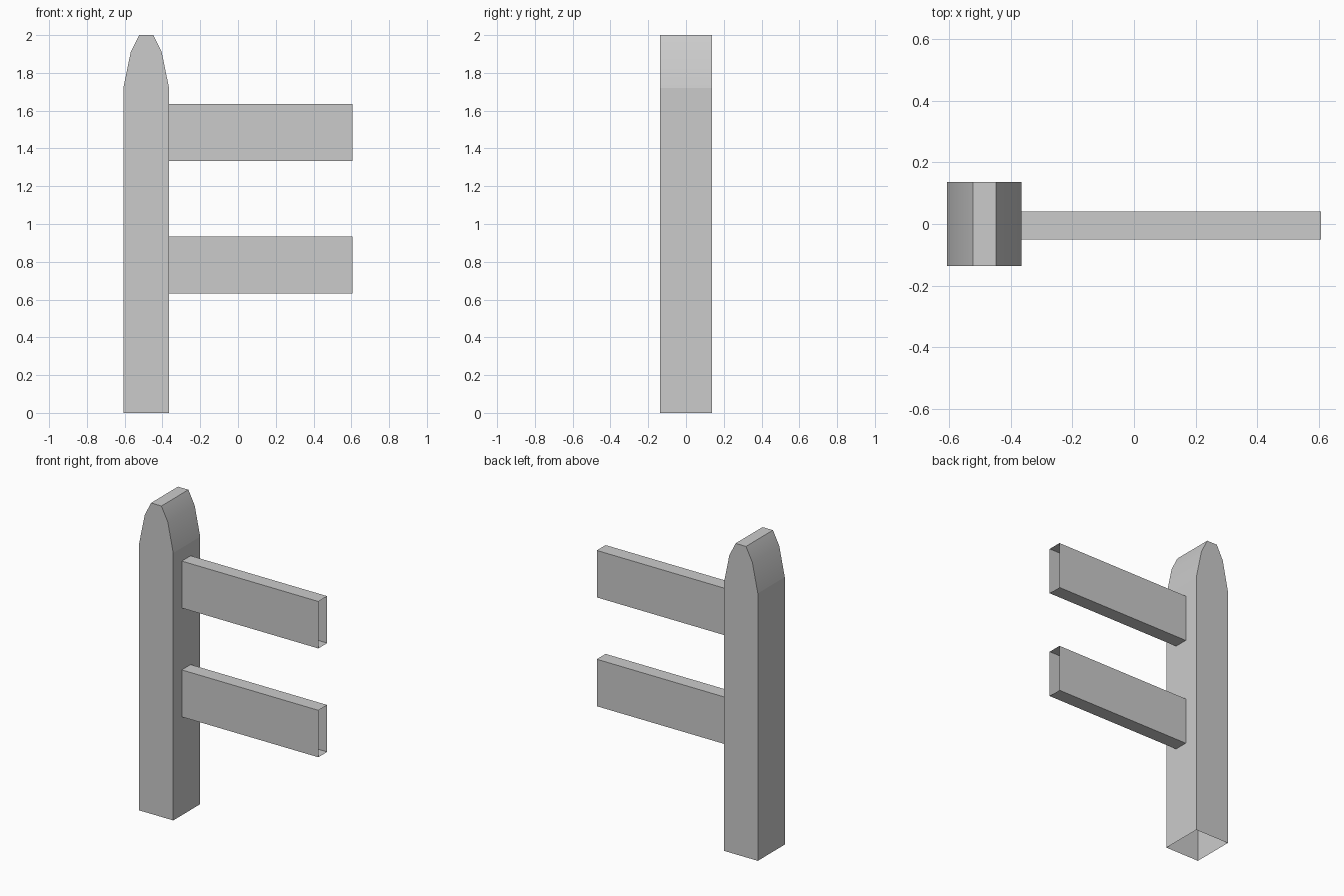
import bpy
import bmesh

cube = bpy.data.objects.get("Cube")
if cube:
    bpy.data.objects.remove(cube, do_unlink=True)

grey = bpy.data.materials.new("plain_grey")
grey.use_nodes = True
colour = (0.6, 0.6, 0.6, 1)
grey.diffuse_color = colour
grey.node_tree.nodes["Principled BSDF"].inputs["Base Color"].default_value = colour


def finish(bm, name):
    mesh = bpy.data.meshes.new(name)
    bm.to_mesh(mesh)
    bm.free()
    mesh.materials.append(grey)
    obj = bpy.data.objects.new(name, mesh)
    bpy.context.collection.objects.link(obj)


# Post: half profile mirrored about its axis, extruded in depth, open underneath
POST_X, DEPTH, SHOULDER = -0.486, 0.137, 1.72
half = [(0.121, 0), (0.121, SHOULDER), (0.082, 1.91), (0.037, 2)]
profile = half + [(-x, z) for x, z in reversed(half)]
bm = bmesh.new()
front, back = ([bm.verts.new((POST_X + x, y, z)) for x, z in profile]
               for y in (-DEPTH, DEPTH))
bm.faces.new(front)
bm.faces.new(back[::-1])
for i in range(len(profile) - 1):
    bm.faces.new((front[i], back[i], back[i + 1], front[i + 1]))
bm.normal_update()
# Rounded shoulders are smooth, everything else is flat and crisp
for face in bm.faces:
    face.smooth = abs(face.normal.y) < 0.5 and 0.1 < face.normal.z < 0.9
for edge in bm.edges:
    edge.smooth = len(edge.link_faces) == 2 and all(f.smooth for f in edge.link_faces)
finish(bm, "post")


# Rails: hollow boards with open ends
def rail(name, bottom):
    bm = bmesh.new()
    bmesh.ops.create_cube(bm, size=1)
    bm.normal_update()
    ends = [f for f in bm.faces if abs(f.normal.x) > 0.5]
    bmesh.ops.delete(bm, geom=ends, context="FACES_ONLY")
    bmesh.ops.scale(bm, vec=(0.972, 0.09, 0.302), verts=bm.verts)
    bmesh.ops.translate(bm, vec=(0.121, -0.005, bottom + 0.151), verts=bm.verts)
    finish(bm, name)


rail("lower_rail", 0.633)
rail("upper_rail", 1.333)
